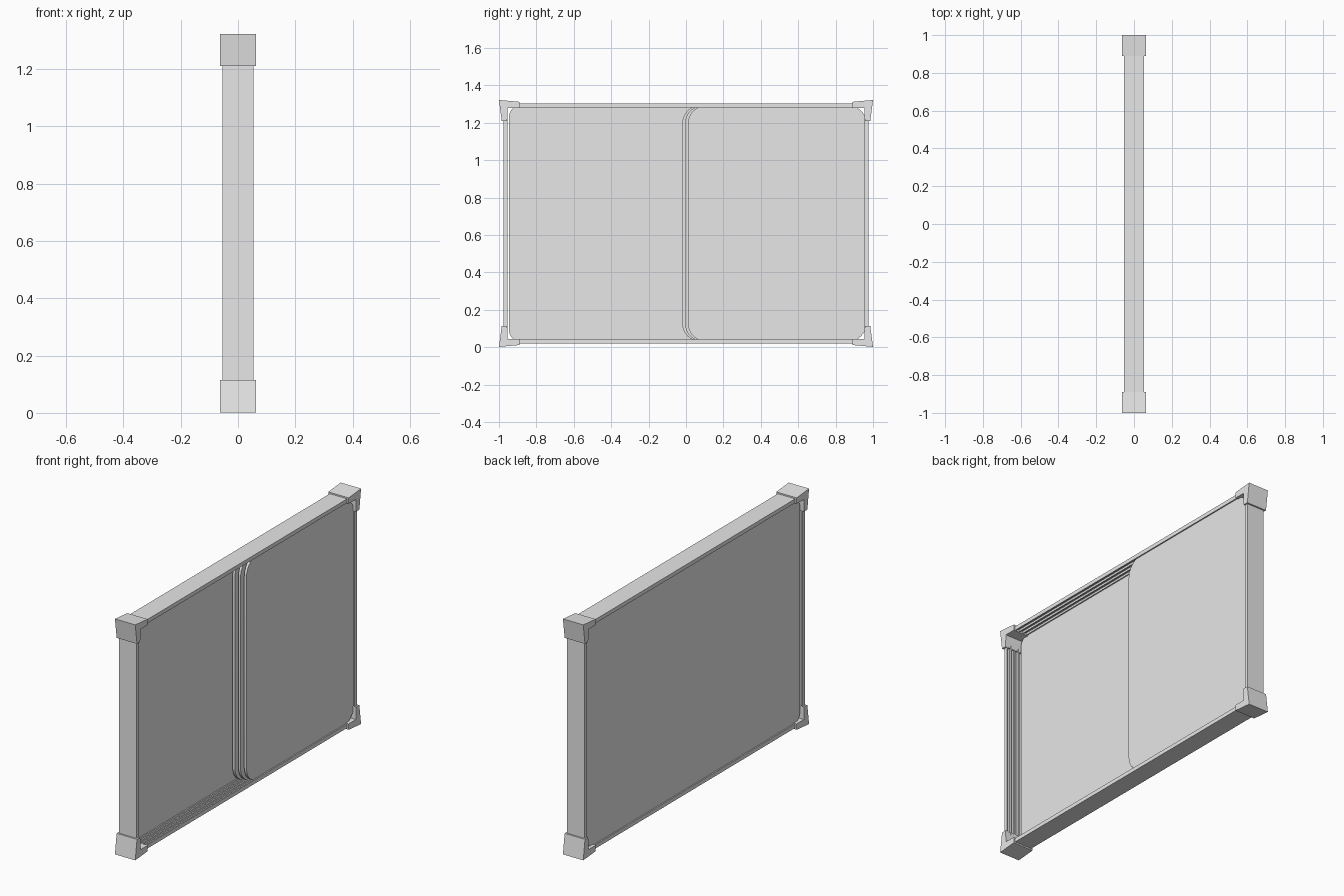
import bpy
import bmesh
import math
from mathutils import Vector

cube = bpy.data.objects.get("Cube")
if cube:
    bpy.data.objects.remove(cube, do_unlink=True)

grey = bpy.data.materials.new("plain grey")
grey.use_nodes = True
grey.diffuse_color = (0.8, 0.8, 0.8, 1)
grey.node_tree.nodes["Principled BSDF"].inputs["Base Color"].default_value = (0.8, 0.8, 0.8, 1)

MID = 0.662           # mid height
HALF_H = 0.642        # frame half height
HALF_L = 0.976        # frame half length
HALF_W = 0.054        # frame half thickness
BAR = 0.022           # frame bar depth
RIDGE = 0.007         # ridge between the sliding grooves
PITCH = (2 * HALF_W - RIDGE) / 4
X, Y, Z = Vector((1, 0, 0)), Vector((0, 1, 0)), Vector((0, 0, 1))


def prism(name, points, u, v, sweep, origin, smooth=False):
    """Extrude a flat profile, drawn on axes u and v, along the sweep vector."""
    bm = bmesh.new()
    base = Vector(origin)
    face = bm.faces.new([bm.verts.new(base + u * a + v * b) for a, b in points])
    out = bmesh.ops.extrude_face_region(bm, geom=[face])
    moved = [g for g in out["geom"] if isinstance(g, bmesh.types.BMVert)]
    bmesh.ops.translate(bm, verts=moved, vec=sweep)
    bmesh.ops.recalc_face_normals(bm, faces=bm.faces)
    mesh = bpy.data.meshes.new(name)
    bm.to_mesh(mesh)
    bm.free()
    obj = bpy.data.objects.new(name, mesh)
    bpy.context.collection.objects.link(obj)
    mesh.materials.append(grey)
    if smooth:
        bpy.ops.object.select_all(action="DESELECT")
        obj.select_set(True)
        bpy.context.view_layer.objects.active = obj
        bpy.ops.object.shade_smooth_by_angle(angle=math.radians(30))
    return obj


def grooved_profile():
    """Bar section with five ridges and four grooves on the inner side."""
    pts = [(HALF_W, 0), (-HALF_W, 0)]
    for i in range(5):
        x = -HALF_W + i * PITCH
        ridge = [(x, BAR), (x + RIDGE, BAR)]
        if i > 0:
            ridge.insert(0, (x, BAR / 2))
        if i < 4:
            ridge.append((x + RIDGE, BAR / 2))
        pts += ridge
    return pts


def rounded_panel(y0, y1, half_h, r_left, r_right):
    """Rectangle outline with separate corner radii at each end."""
    pts = []
    corners = [(y1, 1, 1, r_right, 0), (y0, -1, 1, r_left, 90),
               (y0, -1, -1, r_left, 180), (y1, 1, -1, r_right, 270)]
    for y, sy, sz, r, start in corners:
        for k in range(11):
            a = math.radians(start + 9 * k)
            pts.append((y - sy * r + r * math.cos(a), sz * (half_h - r) + r * math.sin(a)))
    return pts


# Frame rails and posts
section = grooved_profile()
for s, name in ((1, "top_rail"), (-1, "bottom_rail")):
    prism(name, section, X, -s * Z, Y * 2 * HALF_L, (0, -HALF_L, MID + s * HALF_H))
post_half = HALF_H - BAR
for s, name in ((1, "back_post"), (-1, "front_post")):
    prism(name, section, X, -s * Y, Z * 2 * post_half, (0, s * HALF_L, MID - post_half))

# Flared corner brackets
bracket = [(1, 0.66), (0.985, 0.548), (0.956, 0.548), (0.954, 0.617),
           (0.89, 0.617), (0.89, 0.65)]
for sy, end in ((1, "back"), (-1, "front")):
    for sz, level in ((1, "top"), (-1, "bottom")):
        prism(f"{end}_{level}_bracket", bracket, Y * sy, Z * sz, X * 0.126, (-0.063, 0, MID))

# Full-length panel and three staggered sliding panels, one per groove
thick = 0.014
panels = [("fixed_panel", -0.946, 0.06), ("inner_sliding_panel", -0.02, 0.095),
          ("middle_sliding_panel", -0.005, 0.095), ("outer_sliding_panel", 0.011, 0.095)]
for i, (name, start, radius) in enumerate(panels):
    x = -HALF_W + RIDGE / 2 + (i + 0.5) * PITCH - thick / 2
    outline = rounded_panel(start, 0.964, HALF_H - BAR / 2 - 0.001, radius, 0.095)
    prism(name, outline, Y, Z, X * thick, (x, 0, MID), smooth=True)
